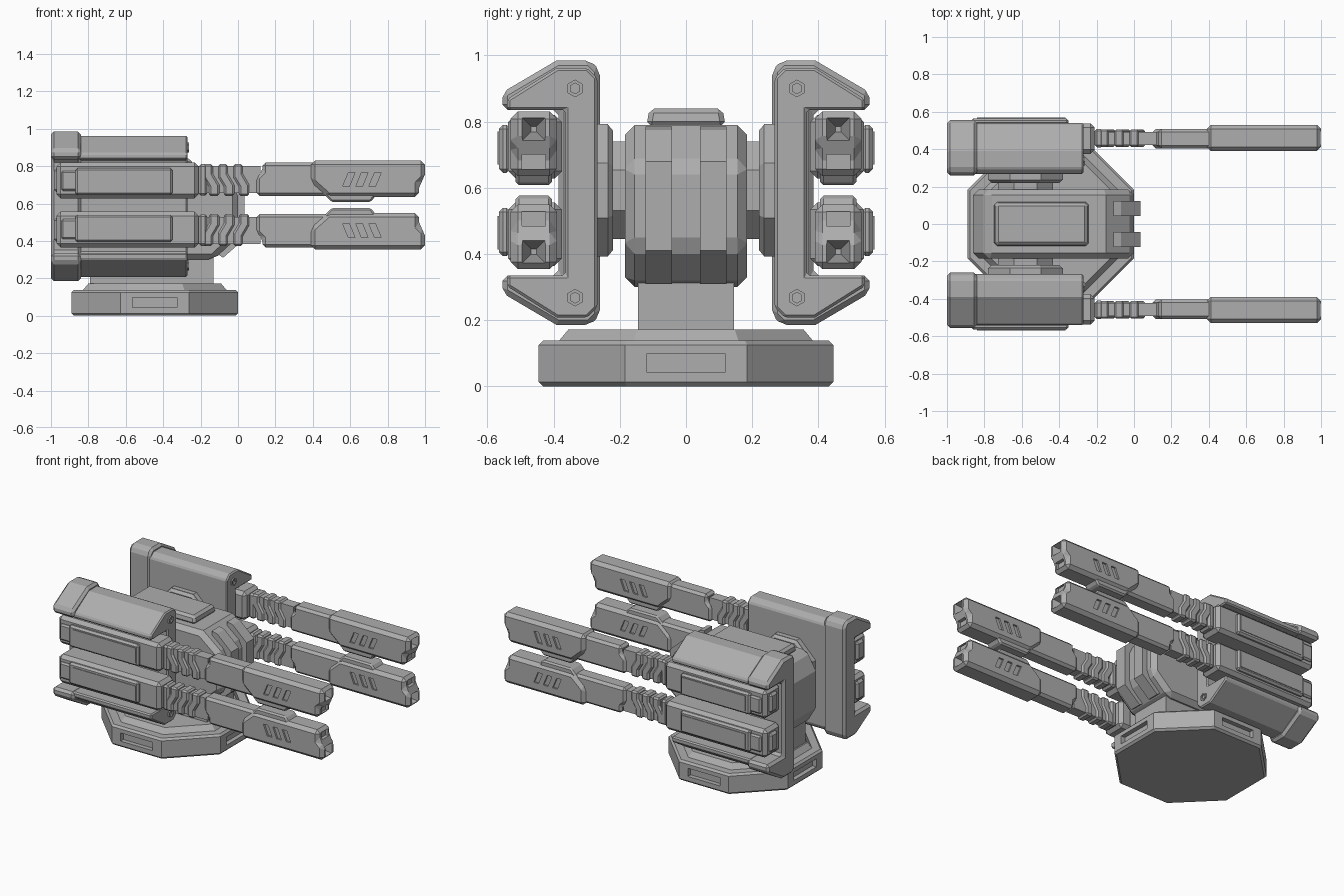
import bpy, bmesh, math

if "Cube" in bpy.data.objects:
    bpy.data.objects.remove(bpy.data.objects["Cube"])

grey = bpy.data.materials.new("plain grey")
grey.diffuse_color = (0.42, 0.42, 0.42, 1)
grey.use_nodes = True
grey.node_tree.nodes["Principled BSDF"].inputs["Base Color"].default_value = grey.diffuse_color
ZM = 0.592  # height about which each pair of guns is mirrored


def make(name, loop_a, loop_b, sy=1, flip=False, bevel=0.0, cutter=False):
    """Solid between two matching loops, optionally mirrored in y or z."""
    bm = bmesh.new()
    put = lambda p: bm.verts.new((p[0], p[1] * sy, 2 * ZM - p[2] if flip else p[2]))
    a, b = [put(p) for p in loop_a], [put(p) for p in loop_b]
    n = len(a)
    bm.faces.new(a)
    bm.faces.new(b)
    for i in range(n):
        j = (i + 1) % n
        bm.faces.new((a[i], a[j], b[j], b[i]))
    bmesh.ops.recalc_face_normals(bm, faces=bm.faces)
    me = bpy.data.meshes.new(name)
    bm.to_mesh(me)
    bm.free()
    me.materials.append(grey)
    ob = bpy.data.objects.new(name, me)
    bpy.context.collection.objects.link(ob)
    if bevel:
        m = ob.modifiers.new("edge", 'BEVEL')
        m.width, m.segments, m.limit_method = bevel, 1, 'ANGLE'
        m.angle_limit = math.radians(40)
    if cutter:
        ob.hide_render = True
        ob.hide_viewport = True
        ob.display_type = 'WIRE'
    return ob


def side(name, pts, y0, y1, inset=1.0, **k):
    """Profile in x,z extruded along y; the y1 end may shrink."""
    cx = sum(p[0] for p in pts) / len(pts)
    cz = sum(p[1] for p in pts) / len(pts)
    return make(name, [(x, y0, z) for x, z in pts],
                [(cx + (x - cx) * inset, y1, cz + (z - cz) * inset) for x, z in pts], **k)


def cross(name, pts, x0, x1, **k):
    """Cross-section in y,z extruded along x."""
    return make(name, [(x0, y, z) for y, z in pts], [(x1, y, z) for y, z in pts], **k)


def rect(a0, a1, b0, b1):
    return [(a0, b0), (a1, b0), (a1, b1), (a0, b1)]


def box(name, x0, x1, y0, y1, z0, z1, **k):
    return cross(name, rect(y0, y1, z0, z1), x0, x1, **k)


def ngon(cx, cy, apothem, n=8):
    r = apothem / math.cos(math.pi / n)
    return [(cx + r * math.cos(2 * math.pi * (i + .5) / n),
             cy + r * math.sin(2 * math.pi * (i + .5) / n)) for i in range(n)]


def cut(ob, cutter):
    m = ob.modifiers.new("cut", 'BOOLEAN')
    m.operation, m.solver, m.object = 'DIFFERENCE', 'EXACT', cutter


# Octagonal base with slots in the four square sides
CX = -0.445


def layer(name, r0, z0, r1, z1):
    return make(name, [(x, y, z0) for x, y in ngon(CX, 0, r0)],
                [(x, y, z1) for x, y in ngon(CX, 0, r1)])


base = layer("base", 0.445, 0.0, 0.445, 0.138)
m = base.modifiers.new("edge", 'BEVEL')
m.width, m.segments, m.limit_method, m.angle_limit = 0.013, 1, 'ANGLE', math.radians(60)
layer("base_top", 0.39, 0.13, 0.355, 0.172)
for s in (-1, 1):
    x = CX + s * 0.445
    cut(base, box("base_slot_cutter", x - 0.03, x + 0.03, -0.12, 0.12, 0.043, 0.098, cutter=True))
    y = s * 0.445
    cut(base, box("base_slot_cutter", CX - 0.12, CX + 0.12, y - 0.03, y + 0.03, 0.043, 0.098, cutter=True))

# Pedestal and central body
box("pedestal", -0.79, -0.13, -0.145, 0.145, 0.16, 0.32)
body = [(-0.86, 0.42), (-0.86, 0.67), (-0.79, 0.79), (-0.15, 0.79),
        (0, 0.67), (0, 0.42), (-0.13, 0.30), (-0.79, 0.30)]
side("body", body, -0.185, 0.185, bevel=0.03)
make("top_hatch", [(x, y, 0.785) for x, y in rect(-0.75, -0.24, -0.12, 0.12)],
     [(x, y, 0.84) for x, y in rect(-0.74, -0.25, -0.11, 0.11)], bevel=0.015)

# Ribs wrapping the nose of the body
rib = [(-0.11, 0.74), (-0.11, 0.785), (-0.07, 0.775), (0.035, 0.68), (0.035, 0.41),
       (-0.08, 0.31), (-0.11, 0.33), (-0.02, 0.43), (-0.02, 0.65)]
for s in (-1, 1):
    side("nose_rib", rib, 0.042, 0.122, sy=s)


def shell(top, outer, tip, web, y0=0.26):
    """C-shaped cross-section, mirrored about mid height."""
    up = [(y0, top - 0.03), (y0 + 0.03, top), (0.39, top), (outer, tip), (outer, 0.835), (web, 0.835)]
    return up + [(y, 2 * 0.585 - z) for y, z in reversed(up)]


def gun(s, flip):
    k = dict(sy=s, flip=flip)
    # Rear housing with raised outer cover and end block
    box("gun_housing", -0.97, -0.21, 0.375, 0.537, 0.628, 0.82, bevel=0.022, **k)
    box("gun_tail", -0.985, -0.93, 0.42, 0.50, 0.66, 0.79, bevel=0.015, **k)
    side("gun_cover", rect(-0.87, -0.35, 0.645, 0.79), 0.53, 0.565, bevel=0.012, **k)
    side("cover_panel", rect(-0.84, -0.365, 0.67, 0.77), 0.56, 0.569, **k)
    side("cover_block", rect(-0.945, -0.86, 0.667, 0.775), 0.53, 0.555, bevel=0.01, **k)
    # Flexible neck with bent rings
    box("neck_core", -0.22, 0.12, 0.422, 0.492, 0.655, 0.80, **k)
    box("neck_collar", -0.21, -0.165, 0.41, 0.508, 0.642, 0.81, bevel=0.012, **k)
    for x in (-0.185, -0.105, -0.025):
        ring = [(x, 0.81), (x + 0.05, 0.81), (x + 0.05, 0.76), (x + 0.085, 0.70), (x + 0.085, 0.64),
                (x + 0.03, 0.64), (x + 0.03, 0.69), (x, 0.74)]
        side("neck_ring", ring, 0.412, 0.506, bevel=0.01, **k)
    # Middle barrel
    mid = [(0.13, 0.818), (0.42, 0.818), (0.50, 0.64), (0.10, 0.64), (0.10, 0.74), (0.13, 0.77)]
    side("barrel_mid", mid, 0.405, 0.508, bevel=0.016, **k)
    # Front barrel with keel
    front = [(1.0, 0.83), (1.0, 0.735), (0.968, 0.705), (0.968, 0.635),
             (0.48, 0.635), (0.39, 0.715), (0.39, 0.83)]
    barrel = side("barrel_front", front, 0.39, 0.53, bevel=0.022, **k)
    side("barrel_keel", [(0.50, 0.608), (0.71, 0.608), (0.75, 0.66), (0.45, 0.66)], 0.405, 0.515,
         bevel=0.01, **k)
    # Tapered bore and lower muzzle window
    sq = lambda x, h: [(x, 0.46 + y, 0.777 + z) for y, z in rect(-h, h, -h, h)]
    cut(barrel, make("bore_cutter", sq(1.01, 0.038), sq(0.90, 0.008), cutter=True, **k))
    cut(barrel, box("muzzle_cutter", 0.952, 0.99, 0.425, 0.495, 0.655, 0.70, cutter=True, **k))
    # Slanted vents on both cheeks
    for i in range(3):
        x = 0.56 + i * 0.07
        vent = [(x, 0.692), (x + 0.035, 0.692), (x + 0.065, 0.765), (x + 0.03, 0.765)]
        for y in (0.39, 0.53):
            cut(barrel, side("vent_cutter", vent, y - 0.012, y + 0.012, cutter=True, **k))


for s in (-1, 1):
    # Shoulder joint
    side("shoulder_neck", ngon(-0.58, 0.592, 0.147), 0.17, 0.23, sy=s)
    side("shoulder_disc", ngon(-0.58, 0.592, 0.2), 0.235, 0.27, sy=s)
    side("shoulder_rim", ngon(-0.58, 0.592, 0.2), 0.237, 0.22, inset=0.9, sy=s)
    # Armour shell and its thicker rear cap
    cross("armour_shell", shell(0.962, 0.54, 0.868, 0.365, 0.268), -0.86, -0.27, sy=s, bevel=0.008)
    cross("armour_cap", shell(0.985, 0.555, 0.888, 0.385), -1.0, -0.84, sy=s, bevel=0.016)
    # Hexagonal bolts with sunken centres
    for z in (0.9, 0.268):
        bolt = cross("bolt", ngon(0.335, z, 0.023, 6), -0.28, -0.262, sy=s)
        cut(bolt, cross("bolt_cutter", ngon(0.335, z, 0.014, 6), -0.272, -0.25, sy=s, cutter=True))
    for flip in (False, True):
        gun(s, flip)
